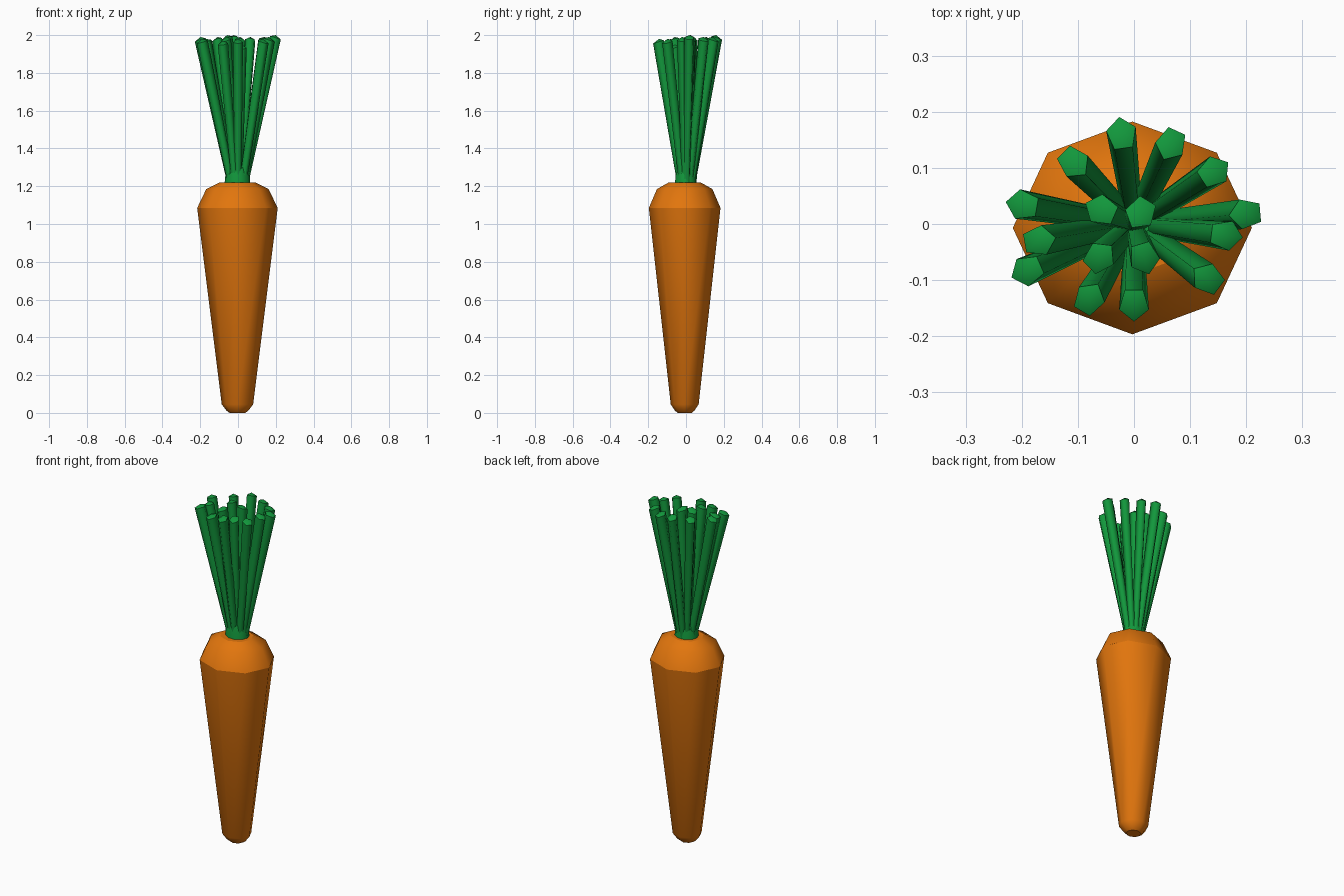
import bpy, bmesh, math
from mathutils import Vector

if "Cube" in bpy.data.objects:
    bpy.data.objects.remove(bpy.data.objects["Cube"])


def material(name, rgb):
    m = bpy.data.materials.new(name)
    m.diffuse_color = (*rgb, 1)
    m.use_nodes = True
    m.node_tree.nodes["Principled BSDF"].inputs["Base Color"].default_value = m.diffuse_color
    return m


orange = material("carrot orange", (0.76, 0.18, 0.004))
green = material("leaf green", (0.006, 0.31, 0.045))


def loft(name, rings, mat, sharp_rings=(), tip=None):
    """Skin a list of point rings into a closed solid; tip closes the top in a point."""
    bm = bmesh.new()
    loops = [[bm.verts.new(p) for p in ring] for ring in rings]
    n = len(loops[0])
    for a, b in zip(loops, loops[1:]):
        for i in range(n):
            j = (i + 1) % n
            bm.faces.new((a[i], a[j], b[j], b[i])).smooth = True
    bm.faces.new(loops[0][::-1])
    if tip is None:
        bm.faces.new(loops[-1])
    else:
        t = bm.verts.new(tip)
        for i in range(n):
            bm.faces.new((loops[-1][i], loops[-1][(i + 1) % n], t)).smooth = True
    for k in sharp_rings:
        for i in range(n):
            bm.edges.get((loops[k][i], loops[k][(i + 1) % n])).smooth = False
    bmesh.ops.recalc_face_normals(bm, faces=bm.faces)
    me = bpy.data.meshes.new(name)
    bm.to_mesh(me)
    bm.free()
    me.materials.append(mat)
    ob = bpy.data.objects.new(name, me)
    bpy.context.collection.objects.link(ob)
    return ob


def ring(cx, cy, z, rx, ry, n, start=0.0):
    return [(cx + rx * math.cos(start + math.tau * i / n),
             cy + ry * math.sin(start + math.tau * i / n), z) for i in range(n)]


# Root: eight-sided taper with a rounded tip and shoulder
profile = [(0.0, 0.042), (0.012, 0.058), (0.045, 0.083),
           (1.085, 0.213), (1.185, 0.165), (1.22, 0.095)]
loft("carrot_root",
     [ring(-0.003, -0.007, z, r, r * 0.89, 8) for z, r in profile],
     orange, sharp_rings=(3,))

# Collar where the stalks gather
loft("stalk_collar",
     [ring(-0.003, -0.002, z, r, r * 0.87, 10) for z, r in
      [(1.19, 0.07), (1.25, 0.065), (1.30, 0.055)]], green, sharp_rings=(0, 2))

# Stalks: tapered five-sided prisms fanning out, x / y of the tip and its height
tips = [(-0.022, 0.160, 2.00), (0.066, 0.143, 1.99), (0.142, 0.093, 1.99),
        (0.200, 0.018, 2.00), (0.163, -0.020, 1.99), (0.132, -0.098, 1.98),
        (0.000, -0.143, 1.98), (-0.080, -0.134, 1.97), (-0.190, -0.083, 1.98),
        (-0.170, -0.030, 1.98), (-0.198, 0.034, 1.99), (-0.108, 0.110, 1.99),
        (-0.058, 0.025, 2.00), (-0.062, -0.060, 1.99), (0.018, -0.060, 1.95),
        (0.012, 0.020, 1.99)]
for k, (x, y, top) in enumerate(tips):
    out = Vector((x, y)).normalized()
    side = Vector((-out.y, out.x))
    rings = []
    for t, z, size in [(0.20, 1.20, 0.022), (0.23, 1.26, 0.022), (1.0, top - 0.015, 0.031)]:
        pts = []
        for i in range(5):
            a = math.tau * (i + 0.5 * (k % 2)) / 5
            p = Vector((x, y)) * t + out * math.cos(a) * size + side * math.sin(a) * size * 0.9
            # cut the top square to the leaning stalk
            pts.append((p.x, p.y, z - (0.010 * math.cos(a) if t == 1.0 else 0)))
        rings.append(pts)
    loft(f"stalk_{k + 1}", rings, green, sharp_rings=(0, 2), tip=(x, y, top))
